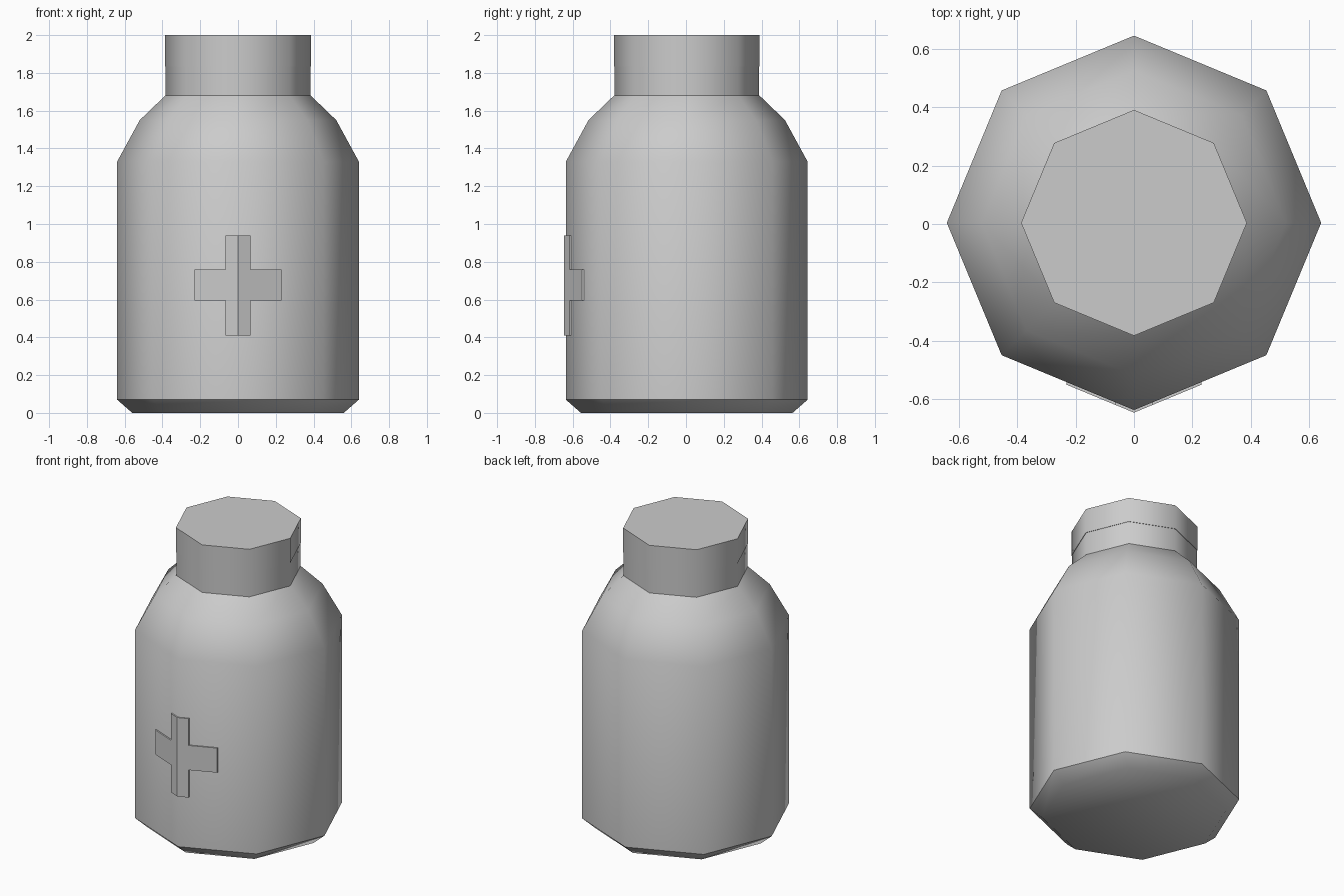
import bpy, bmesh, math

if "Cube" in bpy.data.objects:
    bpy.data.objects.remove(bpy.data.objects["Cube"])

SIDES = 8
Y0 = 0.004          # body centre, balanced against the raised cross
SLOPE = math.tan(math.radians(22.5))


def finish(name, bm, smooth=True):
    bmesh.ops.recalc_face_normals(bm, faces=bm.faces)
    mesh = bpy.data.meshes.new(name)
    bm.to_mesh(mesh)
    bm.free()
    ob = bpy.data.objects.new(name, mesh)
    bpy.context.collection.objects.link(ob)
    if smooth:
        bpy.ops.object.select_all(action='DESELECT')
        bpy.context.view_layer.objects.active = ob
        ob.select_set(True)
        bpy.ops.object.shade_smooth_by_angle(angle=math.radians(46))
    return ob


def lathe(name, profile, cap_bottom=False, cap_top=False):
    """Octagonal solid of revolution from (radius, z) pairs."""
    bm = bmesh.new()
    rings = [[bm.verts.new((r * math.cos(math.tau * i / SIDES),
                            Y0 + r * math.sin(math.tau * i / SIDES), z))
              for i in range(SIDES)] for r, z in profile]
    for a, b in zip(rings, rings[1:]):
        for i in range(SIDES):
            j = (i + 1) % SIDES
            bm.faces.new((a[i], a[j], b[j], b[i]))
    if cap_bottom:
        bm.faces.new(rings[0])
    if cap_top:
        bm.faces.new(rings[-1])
    return finish(name, bm)


# Bottle body with chamfered base and two-step shoulder
lathe("bottle_body", [(0.56, 0), (0.64, 0.07), (0.64, 1.33),
                      (0.52, 1.55), (0.385, 1.68)], cap_bottom=True)
# Neck and lid
lathe("neck", [(0.383, 1.675), (0.383, 1.84)])
lathe("lid", [(0.386, 1.835), (0.386, 2.0)], cap_bottom=True, cap_top=True)

# Raised cross folded over the front corner
bm = bmesh.new()
xs = [-0.23, -0.065, 0, 0.065, 0.23]
zs = [0.41, 0.595, 0.76, 0.94]
for i in range(4):
    for k in range(3):
        if k == 1 or i in (1, 2):
            corners = [(xs[i], zs[k]), (xs[i + 1], zs[k]),
                       (xs[i + 1], zs[k + 1]), (xs[i], zs[k + 1])]
            bm.faces.new([bm.verts.new((x, -0.645 + SLOPE * abs(x), z))
                          for x, z in corners])
bmesh.ops.remove_doubles(bm, verts=bm.verts, dist=0.0001)
ext = bmesh.ops.extrude_face_region(bm, geom=bm.faces[:], use_keep_orig=True)
bmesh.ops.translate(bm, vec=(0, 0.012, 0),
                    verts=[g for g in ext["geom"] if isinstance(g, bmesh.types.BMVert)])
finish("raised_cross", bm, smooth=False)
